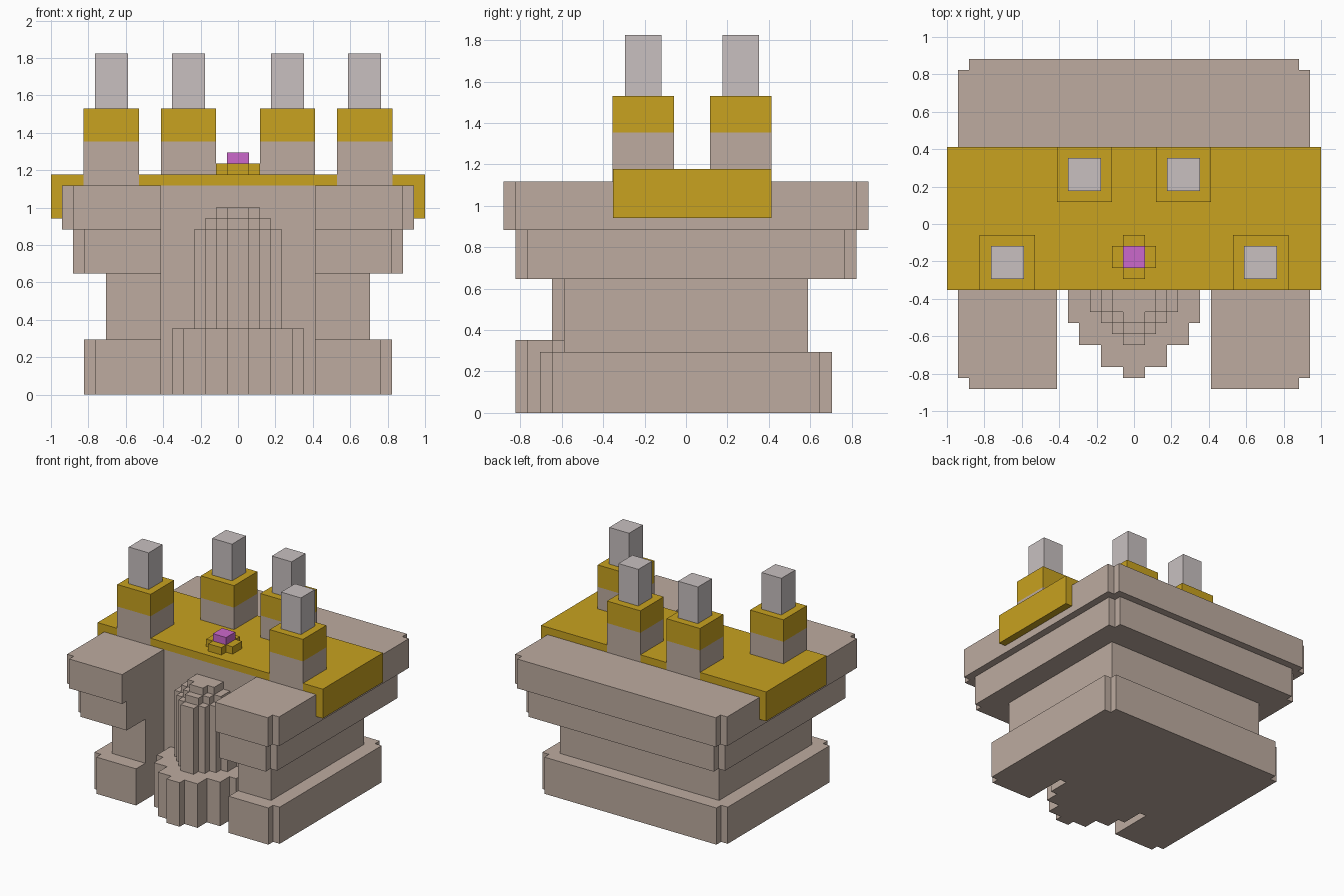
import bpy
import bmesh
from mathutils import Vector

U = 2 / 34  # one block of the modelling grid

if "Cube" in bpy.data.objects:
    bpy.data.objects.remove(bpy.data.objects["Cube"], do_unlink=True)


def material(name, r, g, b):
    mat = bpy.data.materials.new(name)
    mat.use_nodes = True
    mat.diffuse_color = (r, g, b, 1)
    mat.node_tree.nodes["Principled BSDF"].inputs["Base Color"].default_value = (r, g, b, 1)
    return mat


STONE = material("warm_stone", 0.51, 0.41, 0.35)
GOLD = material("gold", 0.58, 0.36, 0.014)
STEEL = material("pale_grey", 0.58, 0.53, 0.53)
GEM = material("pink_gem", 0.60, 0.14, 0.60)


def extrude(name, points, direction, mat):
    """Close a planar outline and extrude it; all sizes in blocks."""
    bm = bmesh.new()
    face = bm.faces.new([bm.verts.new(Vector(p) * U) for p in points])
    new = bmesh.ops.extrude_face_region(bm, geom=[face])["geom"]
    bmesh.ops.translate(bm, vec=Vector(direction) * U,
                        verts=[v for v in new if isinstance(v, bmesh.types.BMVert)])
    bmesh.ops.recalc_face_normals(bm, faces=bm.faces)
    mesh = bpy.data.meshes.new(name)
    bm.to_mesh(mesh)
    bm.free()
    mesh.materials.append(mat)
    obj = bpy.data.objects.new(name, mesh)
    bpy.context.collection.objects.link(obj)
    return obj


def prism(name, half, z0, z1, mat):
    """Upright prism from the right half of a left-right symmetric outline."""
    outline = half + [(-x, y) for x, y in reversed(half)]
    return extrude(name, [(x, y, z0) for x, y in outline], (0, 0, z1 - z0), mat)


def box(name, x0, x1, y0, y1, z0, z1, mat):
    corners = [(x0, y0, z0), (x1, y0, z0), (x1, y1, z0), (x0, y1, z0)]
    return extrude(name, corners, (0, 0, z1 - z0), mat)


WALL, GAP = -6, 7  # back wall and half width of the front recess


def tier(name, w, d, z0, z1, notch):
    """Building storey with a front recess and notched outer corners."""
    half = [(GAP, WALL), (GAP, -d)]
    if notch:
        half += [(w - 1, -d), (w - 1, 1 - d), (w, 1 - d),
                 (w, d - 1), (w - 1, d - 1), (w - 1, d)]
    else:
        half += [(w, -d), (w, d)]
    prism(name, half, z0, z1, STONE)


def stepped(name, steps, z0, z1):
    """Stepped bulge growing forward from the recess wall."""
    half, y = [], WALL
    for w, front in steps:
        half += [(w, y), (w, front)]
        y = front
    prism(name, half[::-1], z0, z1, STONE)


# Main building
tier("base_tier", 14, 12, 0, 5, True)
tier("waist_tier", 12, 10, 5, 11, False)
tier("lower_cornice", 15, 14, 11, 15, True)
tier("upper_cornice", 16, 15, 15, 19, True)

# Column in the recess, with a domed top
stepped("column_plinth", [(6, -9), (5, -11), (3, -13), (1, -14)], 0, 6)
stepped("column_shaft", [(4, -8), (3, -9), (2, -10), (1, -11)], 6, 15)
stepped("column_shoulder", [(3, -8), (2, -9), (1, -10)], 15, 16)
stepped("column_crown", [(2, -8), (1, -9)], 16, 17)

# Gold saddle draped over the roof
saddle = [(17, 20), (17, 16), (16, 16), (16, 19)]
saddle += [(-x, z) for x, z in reversed(saddle)]
extrude("roof_saddle", [(x, WALL, z) for x, z in saddle], (0, 13, 0), GOLD)

# Four towers: stone body, gold band, grey spire
E = 0.02  # keeps tower walls just proud of the saddle edge
for side, sign in (("left", 1), ("right", -1)):
    for row, x, y in (("front", 11.5, -3.5), ("back", 4.5, 4.5)):
        label = f"{row}_{side}_tower"
        x *= sign
        for part, r, z0, z1, mat in (("body", 2.5 + E, 19, 23, STONE),
                                     ("band", 2.5 + E, 23, 26, GOLD),
                                     ("spire", 1.5, 26, 31, STEEL)):
            box(f"{label}_{part}", x - r, x + r, y - r, y + r, z0, z1, mat)

# Gem on a cross-shaped mount
prism("gem_mount", [(1, -5), (1, -4), (2, -4), (2, -2), (1, -2), (1, -1)], 20, 21, GOLD)
box("roof_gem", -1, 1, -4, -2, 21, 22, GEM)
